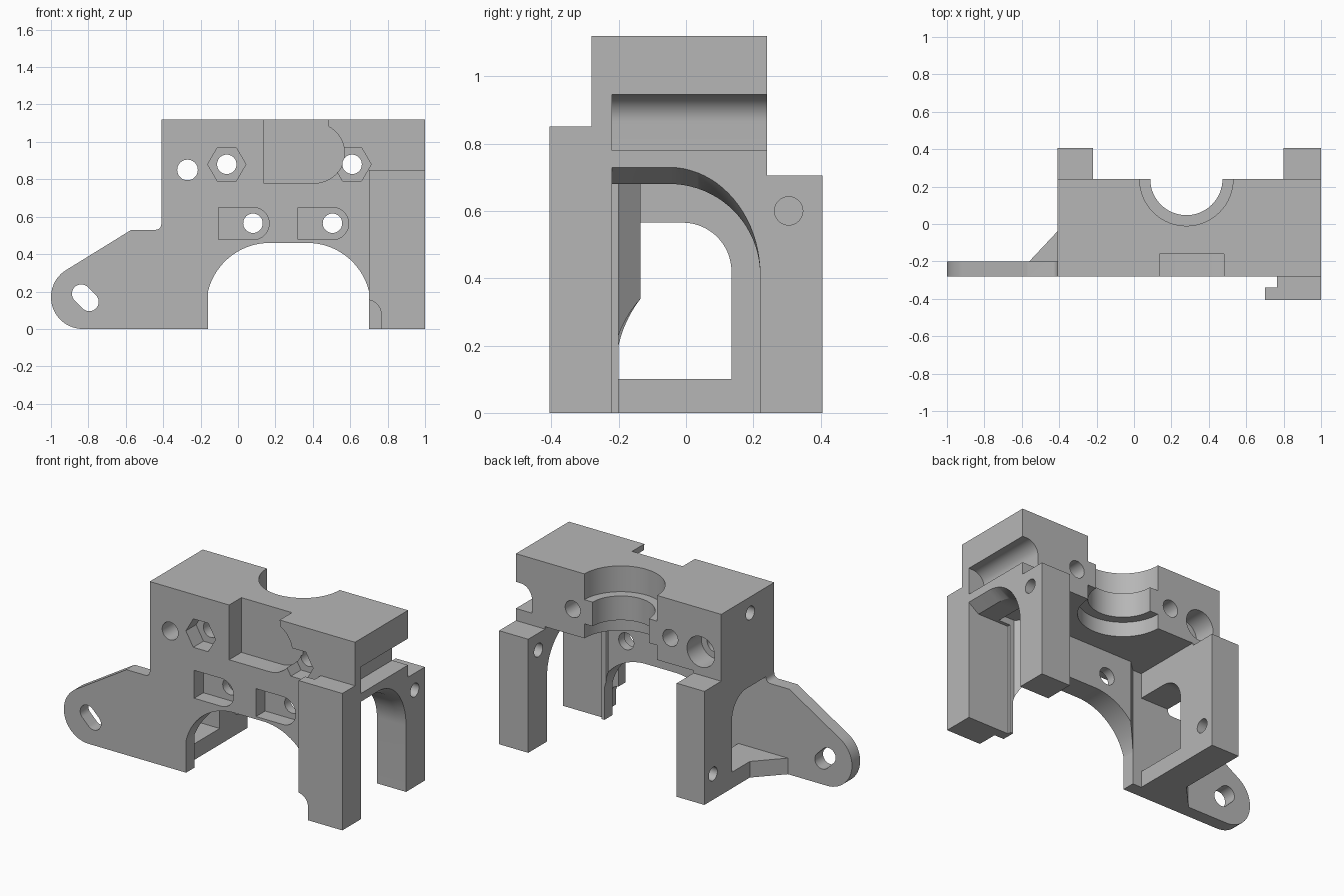
import bpy, bmesh, math
from mathutils import Vector

old = bpy.data.objects.get("Cube")
if old:
    bpy.data.objects.remove(old, do_unlink=True)

grey = bpy.data.materials.new("plain grey")
grey.use_nodes = True
COLOR = (0.47, 0.47, 0.47, 1)
grey.diffuse_color = COLOR
grey.node_tree.nodes["Principled BSDF"].inputs["Base Color"].default_value = COLOR


def arc(cu, cv, r, a0, a1, n=20):
    steps = [math.radians(a0 + (a1 - a0) * i / n) for i in range(n + 1)]
    return [(cu + r * math.cos(a), cv + r * math.sin(a)) for a in steps]


def circle(cu, cv, r, n=40):
    return arc(cu, cv, r, 0, 360 - 360 / n, n - 1)


def rect(u0, u1, v0, v1):
    return [(u0, v0), (u1, v0), (u1, v1), (u0, v1)]


def prism(name, axis, a, b, pts, far_pts=None):
    """Extrude a 2D outline along an axis from a to b, optionally to a second outline."""
    def place(p, t):
        u, v = p
        return Vector({"x": (t, u, v), "y": (u, t, v), "z": (u, v, t)}[axis])
    bm = bmesh.new()
    near = [bm.verts.new(place(p, a)) for p in pts]
    far = [bm.verts.new(place(p, b)) for p in (far_pts or pts)]
    bm.faces.new(near)
    bm.faces.new(far)
    for i in range(len(pts)):
        j = (i + 1) % len(pts)
        bm.faces.new((near[i], near[j], far[j], far[i]))
    bmesh.ops.recalc_face_normals(bm, faces=bm.faces)
    mesh = bpy.data.meshes.new(name)
    bm.to_mesh(mesh)
    bm.free()
    mesh.materials.append(grey)
    ob = bpy.data.objects.new(name, mesh)
    bpy.context.collection.objects.link(ob)
    return ob


def apply_boolean(target, tool, operation):
    mod = target.modifiers.new("boolean", "BOOLEAN")
    mod.operation = operation
    mod.solver = "EXACT"
    mod.object = tool
    bpy.context.view_layer.objects.active = target
    bpy.ops.object.modifier_apply(modifier=mod.name)
    bpy.data.objects.remove(tool, do_unlink=True)


# Upper block
bracket = prism("bracket_body", "y", -0.28, 0.24, rect(-0.41, 1, 0.72, 1.12))


def add(*args):
    apply_boolean(bracket, prism(*args), "UNION")


def cut(*args):
    apply_boolean(bracket, prism(*args), "DIFFERENCE")


# Front plate with the side lug
plate = ([(1, 0), (1, 1.12), (-0.41, 1.12)] + arc(-0.44, 0.56, 0.03, 0, -90, 6)
         + [(-0.57, 0.53)] + arc(-0.83, 0.17, 0.17, 120, 270, 24))
add("front_plate", "y", -0.28, -0.2, plate)

# Thicker middle of the front plate, with chamfered ends
add("plate_rib", "z", 0.05, 0.75,
    [(-0.16, -0.24), (-0.16, -0.2), (-0.09, -0.135), (0.63, -0.135), (0.71, -0.22), (0.71, -0.24)])

# Side walls and rear posts
add("left_wall", "x", 0.8, 1, rect(-0.25, 0.24, 0, 0.78))
add("right_wall", "x", -0.41, -0.22, rect(-0.25, 0.24, 0, 0.78))
for x0, x1 in ((0.8, 1), (-0.41, -0.22)):
    add("rear_post", "x", x0, x1, rect(0.2, 0.405, 0, 0.705))

# Floor gusset between the lug and the side wall
add("gusset", "z", 0, 0.1, [(-0.56, -0.22), (-0.56, -0.2), (-0.41, -0.04), (-0.35, -0.04), (-0.35, -0.22)])

# Front leg with a lip over a narrow slot
add("front_leg", "z", 0, 0.85,
    [(0.70, -0.405), (1, -0.405), (1, -0.25), (0.765, -0.25), (0.765, -0.34), (0.70, -0.34)])
cut("leg_notch", "y", -0.45, -0.281, [(0.69, -0.02), (0.765, -0.02)] + arc(0.69, 0.08, 0.075, 0, 90, 10))

# Large opening in the front plate
cut("front_arch", "y", -0.3, -0.1, [(0.70, -0.02), (0.70, 0.2)] + arc(0.37, 0.12, 0.34, 14, 90)
    + arc(0.17, 0.12, 0.34, 90, 166) + [(-0.16, 0.2), (-0.16, -0.02)])

# Arch through one side wall, flared outward
arch = [(-0.22, -0.02), (0.22, -0.02)] + arc(-0.05, 0.41, 0.27, 0, 90) + [(-0.22, 0.68)]
flare = [(y, z + 0.05 * max(0, (z - 0.41) / 0.27)) for y, z in arch]
cut("side_arch", "x", 0.72, 1.05, arch)
cut("arch_flare", "x", 0.93, 1.001, arch, flare)

# Window in the other side wall
cut("window", "x", -0.5, -0.2, [(-0.2, 0.1), (0.135, 0.1)] + arc(-0.01, 0.42, 0.145, 0, 90) + [(-0.2, 0.565)])

# Rounded groove along the outer side
cut("side_groove", "y", -0.22, 0.3,
    [(1.02, 0.78), (1.02, 0.945)] + arc(0.97, 0.865, 0.08, 90, 180, 12) + [(0.89, 0.78)])

# Stepped bearing seat
for z0, z1, r in ((0.6, 0.81, 0.25), (0.7, 1.0, 0.193), (0.96, 1.2, 0.25)):
    cut("bearing_seat", "z", z0, z1, circle(0.28, 0.24, r, 64))

# Front recess with a rounded side
cut("front_recess", "y", -0.3, -0.16,
    [(0.135, 1.15), (0.135, 0.78)] + arc(0.41, 0.94, 0.16, -90, 62) + [(0.48, 1.15)])

# Bolt holes with hexagonal pockets
for x in (-0.06, 0.61):
    cut("bolt_hole", "y", -0.4, 0.3, circle(x, 0.88, 0.052))
    cut("hex_pocket", "y", -0.281, -0.18, circle(x, 0.88, 0.102, 6))

# Counterbored hole
cut("plain_hole", "y", -0.3, 0.3, circle(-0.27, 0.85, 0.055))
cut("counterbore", "y", 0.1, 0.3, circle(-0.27, 0.85, 0.095))

# Nut slots in the front plate
for x in (0.08, 0.505):
    cut("nut_slot", "y", -0.3, -0.19, [(x - 0.185, 0.65), (x - 0.185, 0.477)] + arc(x, 0.5635, 0.0865, -90, 90))
    cut("slot_hole", "y", -0.3, -0.1, circle(x, 0.565, 0.052))

# Slanted slot in the lug
cut("lug_slot", "y", -0.3, -0.1, arc(-0.795, 0.145, 0.05, -135, 45) + arc(-0.838, 0.188, 0.05, 45, 225))

# Cross holes in the posts and block side
cut("post_hole", "x", 0.7, 1.1, circle(0.305, 0.6, 0.042))
cut("low_post_hole", "x", -0.5, -0.15, circle(0.32, 0.16, 0.042))
cut("side_hole", "x", -0.5, -0.15, circle(-0.045, 1.02, 0.042))

# Smooth curved walls, keep sharp edges
bpy.ops.object.select_all(action="DESELECT")
bracket.select_set(True)
bpy.context.view_layer.objects.active = bracket
bpy.ops.object.shade_smooth_by_angle(angle=math.radians(30))
